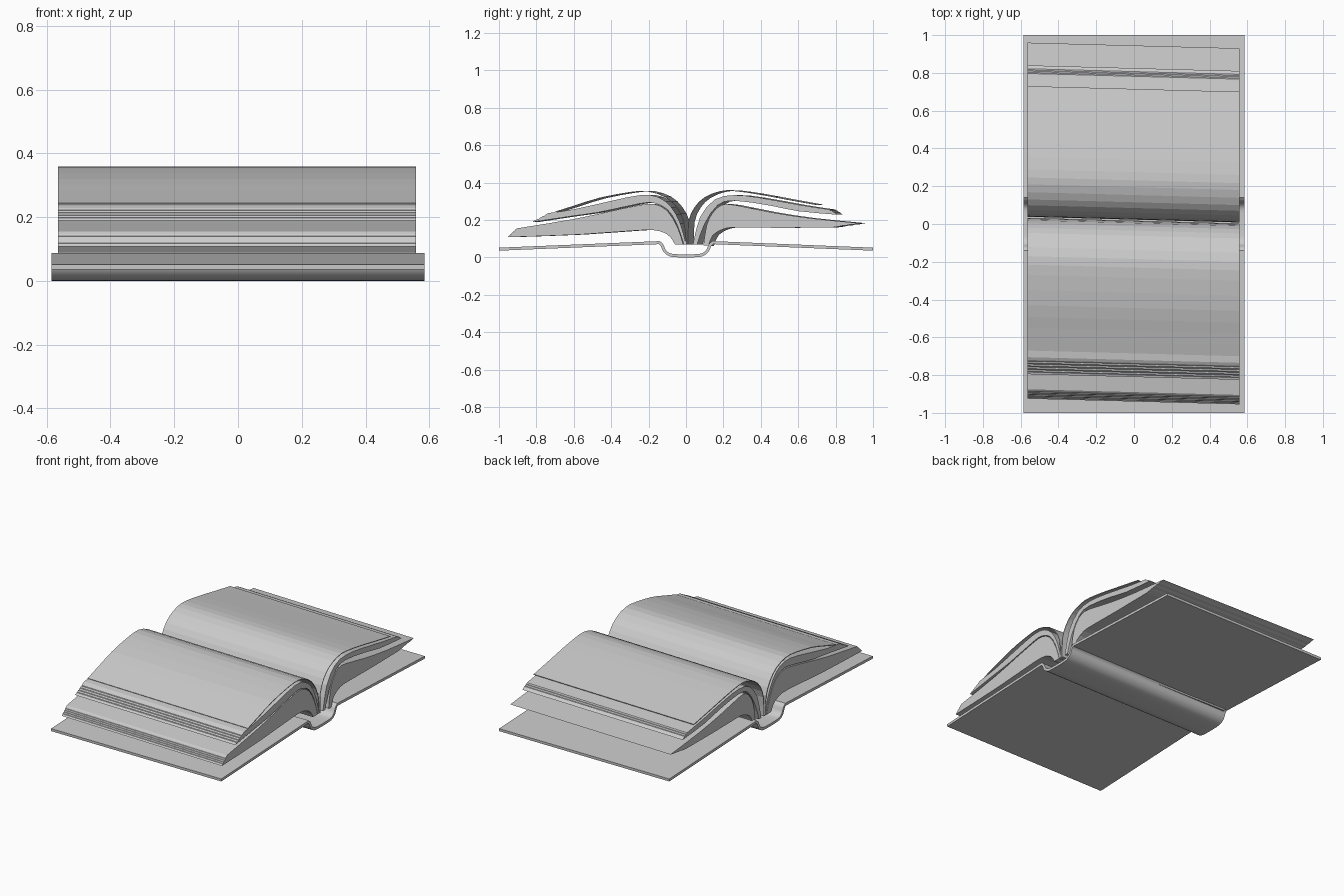
import bpy, bmesh
from mathutils import Vector

if "Cube" in bpy.data.objects:
    bpy.data.objects.remove(bpy.data.objects["Cube"])

grey = bpy.data.materials.new("plain grey")
grey.diffuse_color = (0.6, 0.6, 0.6, 1)
grey.use_nodes = True
grey.node_tree.nodes["Principled BSDF"].inputs["Base Color"].default_value = grey.diffuse_color


def spline(pts, n=2):
    """Catmull-Rom curve through the points, n pieces per span."""
    p = [Vector(q) for q in pts]
    p = [2 * p[0] - p[1]] + p + [2 * p[-1] - p[-2]]
    out = []
    for i in range(1, len(p) - 2):
        a, b, c, d = p[i - 1:i + 3]
        for k in range(n):
            t = k / n
            out.append(0.5 * (2 * b + (c - a) * t + (2 * a - 5 * b + 4 * c - d) * t * t
                              + (3 * b - a - 3 * c + d) * t ** 3))
    return out + [p[-2]]


def thicken(line, t):
    """Closed outline of a sheet hanging a thickness t under a line."""
    low = []
    for i, p in enumerate(line):
        d = (line[min(i + 1, len(line) - 1)] - line[max(i - 1, 0)]).normalized()
        n = Vector((-d.y, d.x))
        low.append(p - n * t)
    return line + low[::-1]


def leaf_edge(a, b, n):
    """Tiny stair steps for the cut edges of the leaves."""
    a, b = Vector(a), Vector(b)
    out = []
    for i in range(1, n):
        p = a.lerp(b, i / n)
        q = a.lerp(b, (i - 0.45) / n)
        out += [Vector((q.x, p.y - (b.y - a.y) / n * 0.9)), p]
    return out


def extrude(name, outline, x0, x1, shear=0.0, smooth=False):
    bm = bmesh.new()
    rings = [[bm.verts.new((x, p[0] - shear * x, p[1])) for p in outline] for x in (x0, x1)]
    n = len(outline)
    for i in range(n):
        j = (i + 1) % n
        bm.faces.new((rings[0][i], rings[0][j], rings[1][j], rings[1][i]))
    caps = [bm.faces.new(r) for r in rings]
    bmesh.ops.recalc_face_normals(bm, faces=bm.faces[:])
    bmesh.ops.triangulate(bm, faces=caps)
    me = bpy.data.meshes.new(name)
    bm.to_mesh(me)
    bm.free()
    me.materials.append(grey)
    ob = bpy.data.objects.new(name, me)
    bpy.context.collection.objects.link(ob)
    if smooth:
        bpy.context.view_layer.objects.active = ob
        ob.select_set(True)
        bpy.ops.object.shade_smooth_by_angle(angle=0.6)
        ob.select_set(False)
    return ob


def pages(name, outline):
    # profiles are read at the right end; the stack leans slightly along x
    extrude(name, [(p[0] + 0.015, p[1]) for p in outline], -0.565, 0.558, 0.0267)


# cover: two boards joined by a sunken rounded spine
half = [(0.0, 0.016), (0.05, 0.017), (0.085, 0.022), (0.108, 0.04), (0.122, 0.07), (0.14, 0.087)]
right = spline(half, 4)
top = [Vector((-1, 0.052))] + [Vector((-p.x, p.y)) for p in right[::-1]] + right[1:] + [Vector((1, 0.052))]
extrude("cover", thicken(top, 0.016), -0.585, 0.585, smooth=True)

# front (-y) half of the pages
pages("front_lower_block",
      leaf_edge((-0.955, 0.11), (-0.905, 0.155), 6)
      + spline([(-0.905, 0.155), (-0.6, 0.205), (-0.4, 0.248), (-0.245, 0.28), (-0.17, 0.285),
                (-0.1, 0.25), (-0.045, 0.16), (-0.015, 0.07)])
      + spline([(-0.06, 0.07), (-0.085, 0.11), (-0.14, 0.14), (-0.245, 0.145),
                (-0.57, 0.122), (-0.955, 0.108)]))
pages("front_middle_block",
      leaf_edge((-0.825, 0.19), (-0.735, 0.237), 6)
      + spline([(-0.735, 0.237), (-0.6, 0.257), (-0.4, 0.302), (-0.245, 0.333), (-0.15, 0.323),
                (-0.08, 0.27), (-0.03, 0.18), (0.0, 0.07)])
      + spline([(-0.012, 0.07), (-0.05, 0.18), (-0.1, 0.256), (-0.17, 0.29), (-0.245, 0.288),
                (-0.46, 0.242), (-0.6, 0.222), (-0.825, 0.188)]))
pages("front_top_leaf",
      thicken(spline([(-0.7, 0.245), (-0.58, 0.283), (-0.46, 0.32), (-0.3, 0.35), (-0.2, 0.355),
                      (-0.11, 0.325), (-0.05, 0.27), (-0.01, 0.19), (0.003, 0.07)]), 0.004))

# back (+y) half of the pages
pages("back_lower_block",
      spline([(0.093, 0.065), (0.11, 0.17), (0.14, 0.235), (0.19, 0.28), (0.26, 0.28),
              (0.45, 0.242), (0.66, 0.21), (0.93, 0.183)])
      + leaf_edge((0.93, 0.18), (0.78, 0.16), 4)
      + spline([(0.78, 0.16), (0.5, 0.158), (0.29, 0.16), (0.21, 0.155), (0.145, 0.12), (0.12, 0.062)]))
pages("back_middle_block",
      spline([(0.037, 0.07), (0.075, 0.215), (0.155, 0.31), (0.26, 0.333), (0.4, 0.318),
              (0.61, 0.28), (0.76, 0.257)])
      + leaf_edge((0.76, 0.257), (0.81, 0.23), 4)
      + spline([(0.81, 0.228), (0.6, 0.247), (0.45, 0.277), (0.26, 0.303), (0.17, 0.28),
                (0.1, 0.18), (0.06, 0.07)]))
pages("back_top_leaf",
      thicken(spline([(0.008, 0.07), (0.012, 0.19), (0.045, 0.268), (0.1, 0.322), (0.18, 0.354),
                      (0.26, 0.358), (0.4, 0.338), (0.55, 0.31), (0.7, 0.283)]), 0.004))
